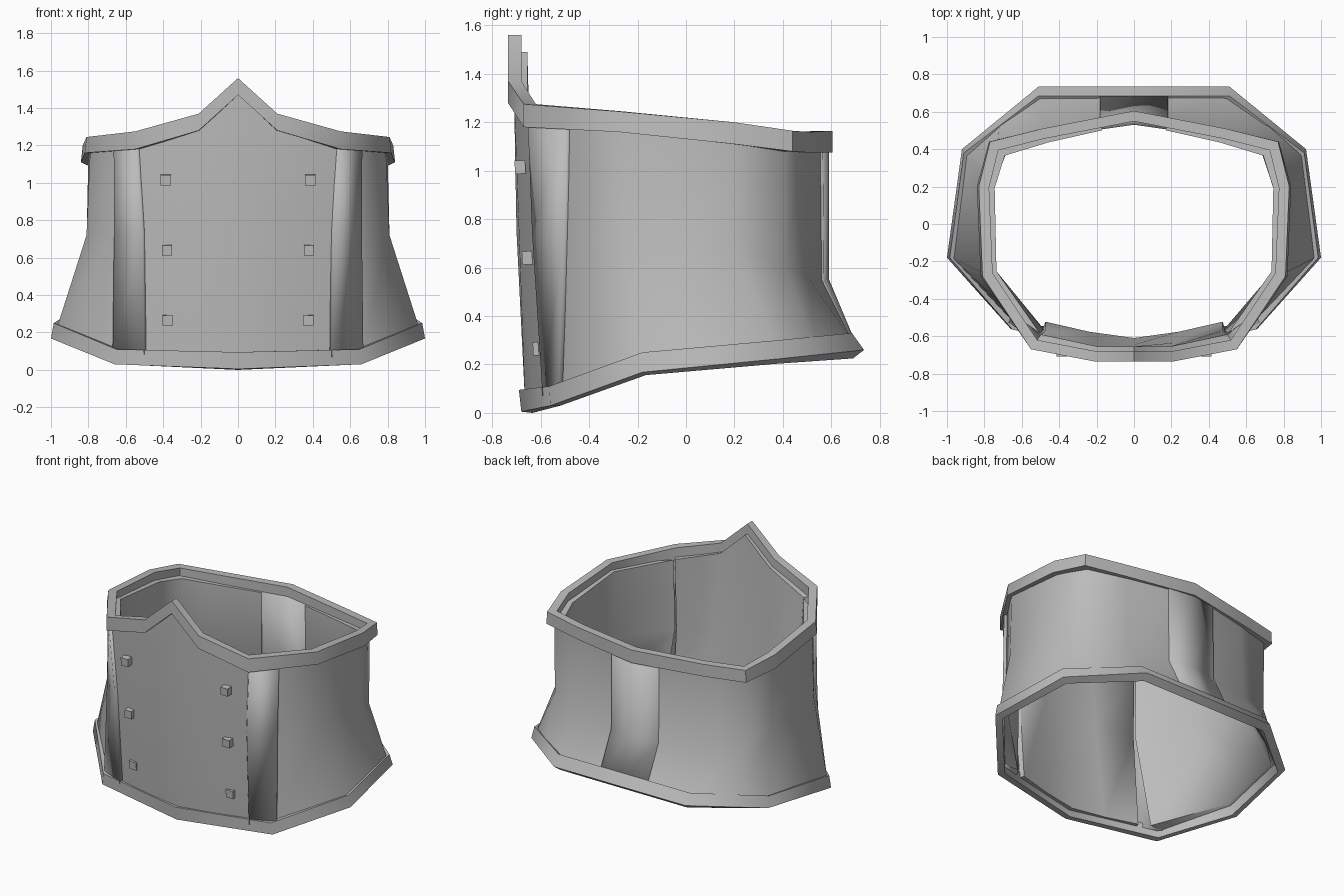
import bpy
import bmesh
from mathutils import Vector

if "Cube" in bpy.data.objects:
    bpy.data.objects.remove(bpy.data.objects["Cube"])

grey = bpy.data.materials.new("steel_grey")
grey.diffuse_color = (0.5, 0.5, 0.5, 1)
grey.use_nodes = True
grey.node_tree.nodes["Principled BSDF"].inputs["Base Color"].default_value = grey.diffuse_color


def make(name, verts, faces, angle=None):
    me = bpy.data.meshes.new(name)
    me.from_pydata([tuple(v) for v in verts], [], faces)
    me.materials.append(grey)
    ob = bpy.data.objects.new(name, me)
    bpy.context.collection.objects.link(ob)
    if angle is None:
        me.shade_smooth()
    else:
        bpy.ops.object.select_all(action='DESELECT')
        ob.select_set(True)
        bpy.context.view_layer.objects.active = ob
        bpy.ops.object.shade_smooth_by_angle(angle=angle)
    return ob


def full_loop(half):
    """Mirror a front-to-back half outline into a closed loop."""
    return half + [[(-p[0], *p[1:]) for p in c] for c in half[-2:0:-1]]


def inset_shifts(points, thick):
    """Mitred inward offsets for a closed counter-clockwise outline."""
    n, out = len(points), []
    for i in range(n):
        a, b, c = (Vector(points[k % n][:2]) for k in (i - 1, i, i + 1))
        d, e = (b - a).normalized(), (c - b).normalized()
        n1, n2 = Vector((-d.y, d.x)), Vector((-e.y, e.x))
        m = (n1 + n2) * (thick / (1 + n1.dot(n2)))
        out.append(Vector((m.x, m.y, 0)))
    return out


# Body columns, front centre to back centre: bottom, waist, top
columns = full_loop([
    [(0, -.665, .05), (0, -.70, .75), (0, -.71, 1.49)],
    [(.25, -.63, .06), (.22, -.69, .75), (.20, -.71, 1.31)],
    [(.49, -.575, .07), (.50, -.62, .74), (.53, -.64, 1.21)],
    [(.66, -.51, .08), (.65, -.49, .73), (.65, -.48, 1.20)],
    [(.97, -.18, .22), (.81, -.26, .72), (.79, -.27, 1.19)],
    [(.90, .37, .27), (.81, .20, .68), (.80, .20, 1.14)],
    [(.72, .53, .29), (.73, .41, .60), (.735, .41, 1.11)],
    [(.49, .685, .30), (.48, .505, .56), (.47, .49, 1.10)],
    [(.18, .685, .30), (.18, .56, .55), (.18, .555, 1.10)],
    [(0, .685, .30), (0, .58, .55), (0, .58, 1.10)],
])
N = len(columns)
rows = [inset_shifts([c[j] for c in columns], .055) for j in range(3)]
inner = [[Vector(columns[i][j]) + rows[j][i] for j in range(3)] for i in range(N)]
# Inside the shell the side panels run forward under the strips
for i, k in ((3, 2), (15, 16)):
    inner[i] = [inner[i][j].lerp(inner[k][j], t) for j, t in enumerate((.5, .95, .95))]


def panel(name, first, last):
    """Thick shell panel between two columns."""
    ids = [i % N for i in range(first, last + 1)]
    m = len(ids)
    verts = [p for i in ids for p in columns[i]] + [p for i in ids for p in inner[i]]
    o = 3 * m
    faces = []
    for i in range(m - 1):
        p, q = 3 * i, 3 * i + 3
        for j in range(2):
            faces.append((p + j, q + j, q + j + 1, p + j + 1))
            faces.append((o + p + j + 1, o + q + j + 1, o + q + j, o + p + j))
        faces += [(p + 2, q + 2, o + q + 2, o + p + 2), (q, p, o + p, o + q)]
    e = 3 * (m - 1)
    for j in range(2):
        faces += [(j, j + 1, o + j + 1, o + j),
                  (e + j + 1, e + j, o + e + j, o + e + j + 1)]
    return make(name, verts, faces, 1.3)


def strip(name, first, last, thick, offset):
    """Raised plate covering the gap between two panels."""
    ids = [i % N for i in range(first, last + 1)]
    verts = [p for i in ids for p in columns[i]]
    faces = [(3 * i + j, 3 * i + 3 + j, 3 * i + 4 + j, 3 * i + 1 + j)
             for i in range(len(ids) - 1) for j in range(2)]
    ob = make(name, verts, faces, .9)
    mod = ob.modifiers.new("thickness", 'SOLIDIFY')
    mod.thickness, mod.offset = thick, offset


panel("front_panel", -2, 2)
panel("side_panel_right", 3, 8)
panel("side_panel_left", 10, 15)
strip("front_strip_right", 2, 3, .04, 0)
strip("front_strip_left", 15, 16, .04, 0)
strip("back_strip", 8, 10, .06, -.65)


def trim(name, half, thick):
    """Rim band: bottom and top outer points, plus drop of the inner wall."""
    loop = full_loop(half)
    n, verts, faces = len(loop), [], []
    shifts = inset_shifts([c[0] for c in loop], thick)
    for (lo, hi), s in zip(loop, shifts):
        drop = Vector((0, 0, lo[3] if len(lo) > 3 else 0))
        lo, hi = Vector(lo[:3]), Vector(hi)
        verts += [lo, hi, hi + s - drop, lo + s - drop]
    for i in range(n):
        p, q = 4 * i, 4 * ((i + 1) % n)
        faces += [(p + k, q + k, q + (k + 1) % 4, p + (k + 1) % 4) for k in range(4)]
    ob = make(name, verts, faces, .9)
    # Face winding outward
    ob.data.flip_normals()


# Top trim with the raised front point
trim("top_trim", [
    [(0, -.735, 1.47), (0, -.735, 1.56)],
    [(.21, -.735, 1.28), (.21, -.735, 1.37)],
    [(.55, -.67, 1.18), (.55, -.67, 1.275)],
    [(.82, -.28, 1.16), (.81, -.28, 1.245)],
    [(.84, .20, 1.11), (.83, .20, 1.20)],
    [(.775, .44, 1.08), (.77, .44, 1.165)],
    [(.49, .51, 1.075), (.49, .51, 1.16)],
    [(0, .605, 1.075), (0, .605, 1.165)],
], .055)

# Flared bottom trim
trim("bottom_trim", [
    [(0, -.68, .005, .005), (0, -.69, .095)],
    [(.66, -.56, .03, .0), (.65, -.565, .11)],
    [(1.0, -.18, .168, .012), (.985, -.18, .25)],
    [(.92, .40, .225, .022), (.91, .38, .30)],
    [(.51, .735, .26, .035), (.51, .685, .33)],
    [(0, .735, .26, .035), (0, .685, .33)],
], .045)

# Front studs
for side, label in ((1, "right"), (-1, "left")):
    for k, (x, y, z) in enumerate([(.375, -.61, .265), (.38, -.655, .64), (.387, -.685, 1.015)]):
        bm = bmesh.new()
        bmesh.ops.create_cube(bm, size=.055)
        bmesh.ops.scale(bm, vec=(1, .8, 1), verts=bm.verts)
        me = bpy.data.meshes.new("stud")
        bm.to_mesh(me)
        bm.free()
        me.materials.append(grey)
        ob = bpy.data.objects.new(f"stud_{label}_{k + 1}", me)
        ob.location = (side * x, y, z)
        ob.rotation_euler.x = .06
        bpy.context.collection.objects.link(ob)
